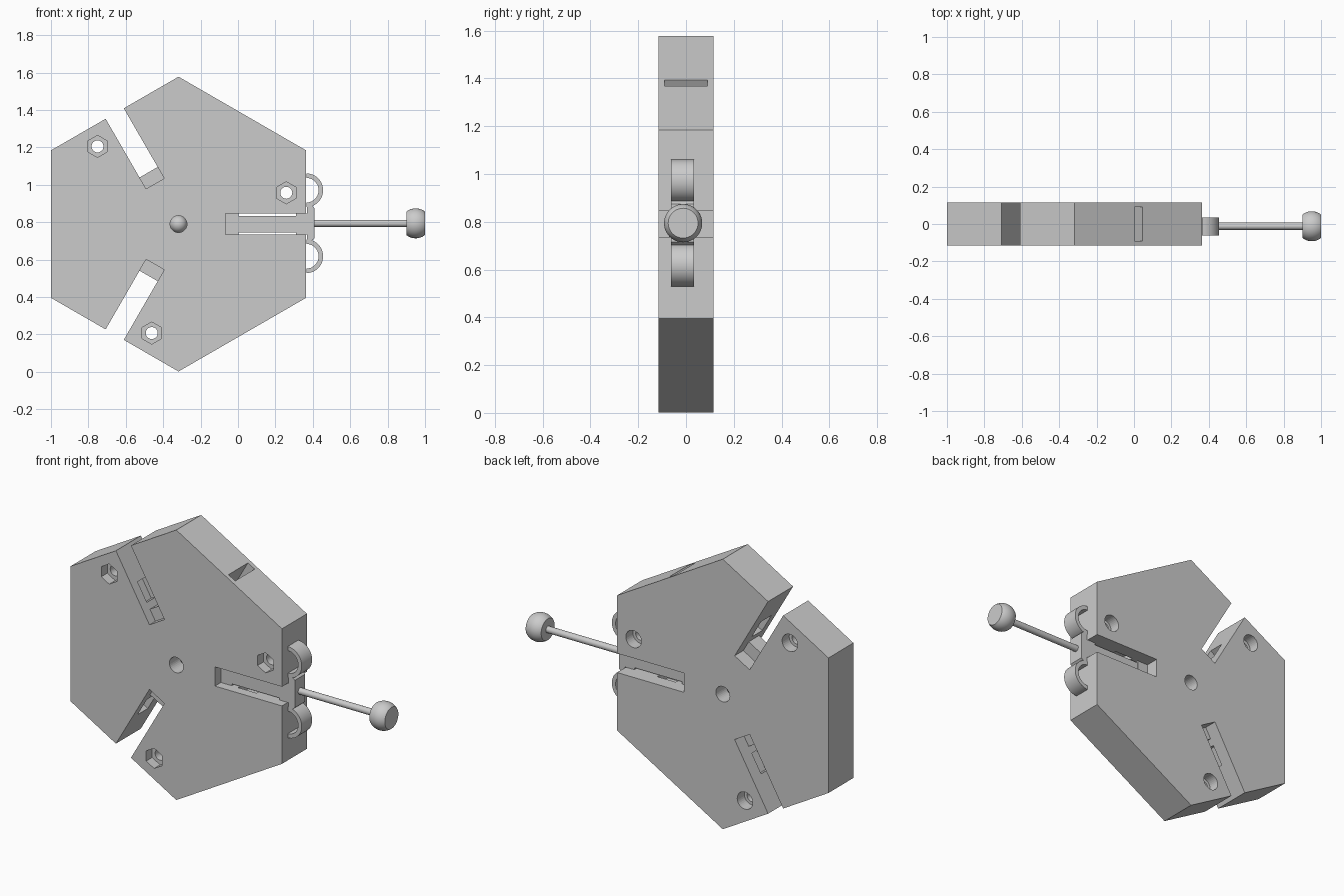
import bpy, bmesh
from math import radians, cos, sin, pi, sqrt
from mathutils import Matrix, Vector

if "Cube" in bpy.data.objects:
    bpy.data.objects.remove(bpy.data.objects["Cube"])

CX, CZ = -0.318, 0.79          # centre of the hexagonal plate
HALF = 0.115                   # half the plate thickness


def finish(name, bm, smooth=False):
    bmesh.ops.recalc_face_normals(bm, faces=bm.faces)
    me = bpy.data.meshes.new(name)
    bm.to_mesh(me)
    bm.free()
    ob = bpy.data.objects.new(name, me)
    bpy.context.collection.objects.link(ob)
    if smooth:
        bpy.ops.object.select_all(action='DESELECT')
        ob.select_set(True)
        bpy.context.view_layer.objects.active = ob
        bpy.ops.object.shade_smooth_by_angle(angle=radians(35))
    return ob


def prism(name, pts, y0, y1, smooth=False):
    """Extrude an x/z outline from y0 to y1."""
    bm = bmesh.new()
    face = bm.faces.new([bm.verts.new((x, y0, z)) for x, z in pts])
    ext = bmesh.ops.extrude_face_region(bm, geom=[face])
    verts = [v for v in ext['geom'] if isinstance(v, bmesh.types.BMVert)]
    bmesh.ops.translate(bm, verts=verts, vec=(0, y1 - y0, 0))
    return finish(name, bm, smooth)


def ring(n, r, x, z, start=0.0):
    return [(x + r * cos(start + 2 * pi * i / n), z + r * sin(start + 2 * pi * i / n))
            for i in range(n)]


def radial_box(name, deg, r0, r1, width, y0, y1):
    """Box lying along a ray from the plate centre."""
    a, w = radians(deg), width / 2
    pts = [(CX + r * cos(a) - t * sin(a), CZ + r * sin(a) + t * cos(a))
           for r, t in ((r0, -w), (r1, -w), (r1, w), (r0, w))]
    return prism(name, pts, y0, y1)


def lathe_x(name, profile, y, z, n=48):
    """Revolve (x, radius) points around an axis parallel to x."""
    bm = bmesh.new()
    vs = [bm.verts.new((x, y + r, z)) for x, r in profile]
    es = [bm.edges.new(p) for p in zip(vs, vs[1:])]
    bmesh.ops.spin(bm, geom=vs + es, cent=(0, y, z), axis=(1, 0, 0),
                   angle=2 * pi, steps=n, use_duplicate=False)
    bmesh.ops.remove_doubles(bm, verts=bm.verts, dist=1e-5)
    return finish(name, bm, True)


def cut(target, cutter):
    cutter.hide_render = True
    mod = target.modifiers.new("cut", 'BOOLEAN')
    mod.operation, mod.solver, mod.object = 'DIFFERENCE', 'EXACT', cutter
    bpy.context.view_layer.objects.active = target
    bpy.ops.object.modifier_apply(modifier=mod.name)
    bpy.data.objects.remove(cutter)


# Hexagonal plate
plate = prism("plate", ring(6, 0.788, CX, CZ, pi / 2), -HALF, HALF)

# Three radial slots with side pockets, and a stop ledge at each inner end
for deg in (0, 120, 240):
    cut(plate, radial_box("slot_cutter", deg, 0.25, 0.9, 0.112, -0.2, 0.2))
    cut(plate, radial_box("pocket_cutter", deg, 0.36, 0.48, 0.2, -0.06, 0.035))
    radial_box("slot_ledge", deg, 0.24, 0.32, 0.12, -0.06, 0.035)

# Narrow opening in the upper right edge
cut(plate, radial_box("edge_cutter", 60, 0.5, 0.8, 0.05, -0.09, 0.09))

# Bolt holes: hexagonal nut pocket in front, round head recess behind
for deg in (16.2, 136.2, 256.2):
    x, z = CX + 0.6 * cos(radians(deg)), CZ + 0.6 * sin(radians(deg))
    cut(plate, prism("bolt_cutter", ring(32, 0.032, x, z), -0.2, 0.2))
    cut(plate, prism("nut_cutter", ring(6, 0.059, x, z, pi / 2), -0.2, -0.06))
    cut(plate, prism("head_cutter", ring(32, 0.05, x, z), 0.05, 0.2))

# Central hole with a ball inside
cut(plate, prism("centre_cutter", ring(32, 0.045, CX, CZ), -0.2, 0.2))
bm = bmesh.new()
bmesh.ops.create_uvsphere(bm, u_segments=32, v_segments=16, radius=0.046,
                          matrix=Matrix.Translation(Vector((CX, 0, CZ))))
finish("centre_ball", bm, True)

# Sliding plunger in the right slot, with its end block outside the plate
Y0, Y1, YC = -0.062, 0.034, -0.012
prism("plunger", [(0.0, CZ - 0.044), (0.31, CZ - 0.044), (0.31, CZ - 0.056),
                  (0.37, CZ - 0.056), (0.37, CZ - 0.088), (0.395, CZ - 0.088),
                  (0.41, CZ - 0.075), (0.41, CZ + 0.085), (0.395, CZ + 0.098),
                  (0.37, CZ + 0.098), (0.37, CZ + 0.056), (0.31, CZ + 0.056),
                  (0.31, CZ + 0.044), (0.0, CZ + 0.044)], Y0, Y1)

# Spring hoops above and below the plunger
for name, z in (("upper_hoop", 0.971), ("lower_hoop", 0.618)):
    arc = [-pi / 2 + pi * i / 24 for i in range(25)]
    outer = [(0.365 + 0.09 * cos(a), z + 0.09 * sin(a)) for a in arc]
    inner = [(0.365 + 0.066 * cos(a), z + 0.066 * sin(a)) for a in reversed(arc)]
    prism(name, outer + inner, Y0, Y1, True)

# Pull rod and truncated ball knob
lathe_x("pull_rod", [(0.38, 0), (0.38, 0.019), (0.95, 0.019), (0.95, 0)], YC, CZ + 0.004, 32)
knob = [(0.9, 0)]
for i in range(17):
    x = -0.05 + 0.1 * i / 16
    knob.append((0.95 + x, sqrt(0.08 ** 2 - x * x)))
lathe_x("knob", knob + [(1.0, 0)], YC, CZ + 0.004)
